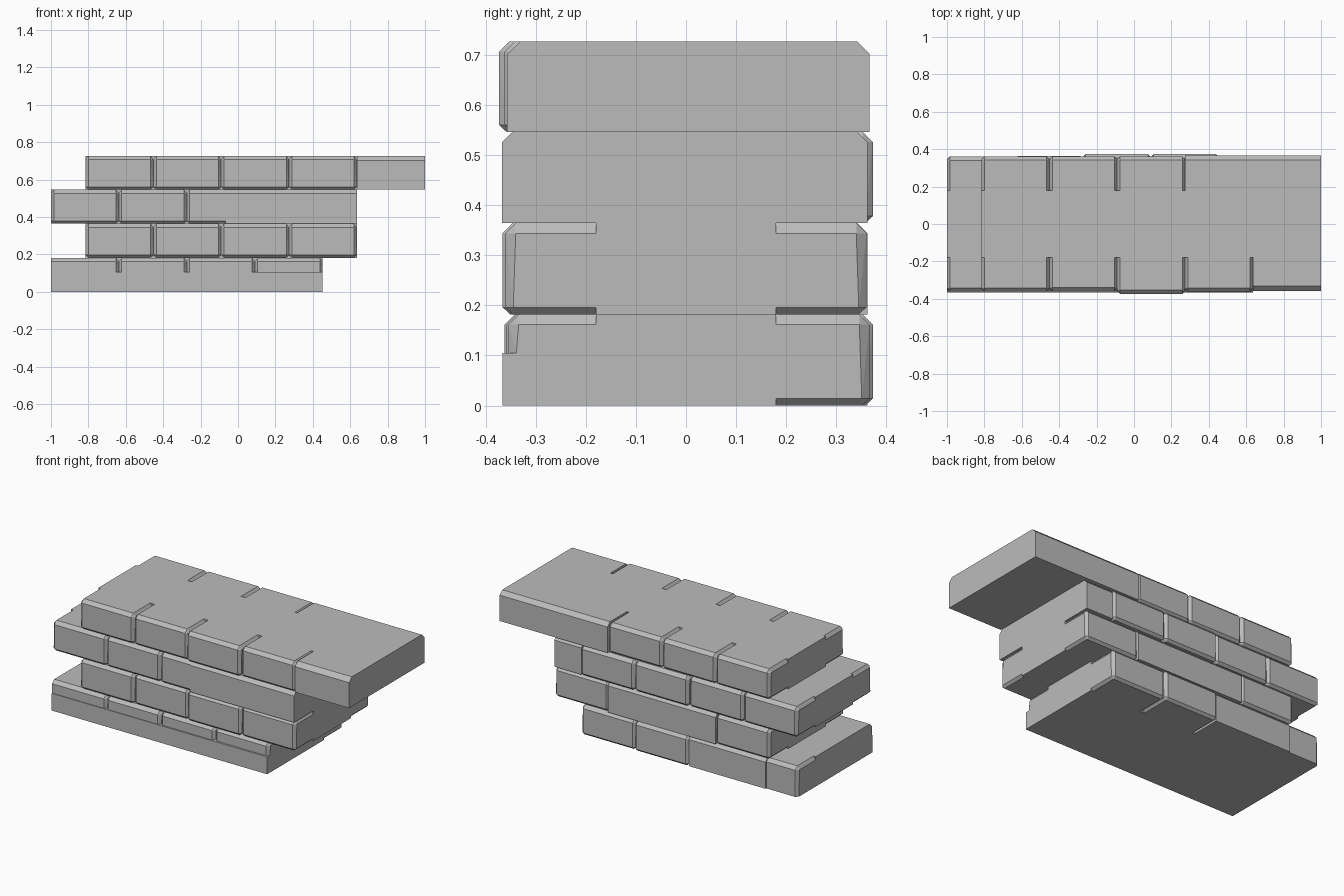
import bpy, bmesh

if "Cube" in bpy.data.objects:
    bpy.data.objects.remove(bpy.data.objects["Cube"])

stone = bpy.data.materials.new("grey stone")
stone.diffuse_color = (0.5, 0.5, 0.5, 1)
stone.use_nodes = True
stone.node_tree.nodes["Principled BSDF"].inputs["Base Color"].default_value = stone.diffuse_color


def hull(name, pts):
    bm = bmesh.new()
    for p in pts:
        bm.verts.new(p)
    bmesh.ops.remove_doubles(bm, verts=bm.verts, dist=1e-5)
    r = bmesh.ops.convex_hull(bm, input=bm.verts[:])
    bmesh.ops.dissolve_limit(bm, angle_limit=0.005, verts=bm.verts[:], edges=bm.edges[:])
    bmesh.ops.recalc_face_normals(bm, faces=bm.faces[:])
    me = bpy.data.meshes.new(name)
    bm.to_mesh(me)
    bm.free()
    me.materials.append(stone)
    ob = bpy.data.objects.new(name, me)
    bpy.context.collection.objects.link(ob)


def brick(name, side, x0, x1, z0, z1, y=0.362, l=0.015, r=0.015, t=0.02, b=0.014):
    """Half brick from the core out to y on one side (-1 front, 1 back), chamfers per edge."""
    pts = []
    for x, cx, sx in ((x0, l, 1), (x1, r, -1)):
        for z, cz, sz in ((z0, b, 1), (z1, t, -1)):
            xi, zi = x + sx * cx, z + sz * cz
            cy = max(cz, cx)
            pts += [(x, side * 0.18, zi), (xi, side * 0.18, z),
                    (x, side * (y - (cy if cx else 0)), zi),
                    (xi, side * (y - (cy if cz else 0)), z),
                    (xi, side * y, zi)]
    hull(name, pts)


def box(name, x0, x1, y0, y1, z0, z1):
    hull(name, [(x, y, z) for x in (x0, x1) for y in (y0, y1) for z in (z0, z1)])


F, B = -1, 1
J = [-0.815, -0.452, -0.09, 0.273, 0.635]     # joints of courses two and four
K = [-1.0, -0.637, -0.273, 0.09, 0.453]       # joints of courses one and three
Z = [0, 0.182, 0.364, 0.546, 0.727]

# Plain cores of the four courses
for i, (a, b) in enumerate(((-1, 0.453), (-0.815, 0.635), (-1, 0.635), (-0.815, 1))):
    box("course_core", a, b, -0.18, 0.18, Z[i], Z[i + 1])

# Bottom course: front plinth with shallow bricks above, back bricks and plain piece
box("front_plinth", -1, 0.453, -0.366, -0.18, 0, 0.105)
for i, y in enumerate((0.362, 0.362, 0.358, 0.354)):
    brick("bottom_front_brick", F, K[i], K[i + 1], 0.105, Z[1], y, b=0, l=0.015 if i else 0)
brick("bottom_back_plain", B, -0.79, K[2], 0, Z[1], 0.362, l=0, r=0, b=0)
brick("bottom_back_end", B, -1, -0.79, 0, Z[1], 0.355, l=0.015, r=0, b=0)
for i, y in ((2, 0.373), (3, 0.366)):
    brick("bottom_back_brick", B, K[i], K[i + 1], 0, Z[1], y)

# Second course: four front bricks, one long plain stretch at the back
for i in range(4):
    brick("second_front_brick", F, J[i], J[i + 1], Z[1], Z[2], (0.362, 0.358, 0.366, 0.36)[i])
brick("second_back_brick", B, J[0], J[1], Z[1], Z[2])
brick("second_back_plain", B, J[1], J[3], Z[1], Z[2], 0.362, l=0, r=0, b=0)
brick("second_back_brick", B, J[3], J[4], Z[1], Z[2], 0.36)

# Third course: front bricks running into a plain stretch
for i in (0, 1):
    brick("third_front_brick", F, K[i], K[i + 1], Z[2], Z[3])
brick("third_front_brick", F, K[2], -0.068, Z[2], Z[3], r=0)
brick("third_front_plain", F, -0.068, J[4], Z[2], Z[3], 0.367, l=0, r=0, b=0)
for i in range(4):
    brick("third_back_brick", B, K[i], K[i + 1], Z[2], Z[3], (0.36, 0.364, 0.373, 0.373)[i])
brick("third_back_plain", B, K[4], J[4], Z[2], Z[3], 0.362, l=0, r=0, b=0)

# Top course: bricks and a plain overhanging slab
for i in range(4):
    brick("top_front_brick", F, J[i], J[i + 1], Z[3], Z[4], (0.362, 0.36, 0.373, 0.362)[i])
brick("top_front_slab", F, J[4], 1, Z[3], Z[4], 0.357, l=0, r=0, t=0.026, b=0)
for i in range(3):
    brick("top_back_brick", B, J[i], J[i + 1], Z[3], Z[4])
brick("top_back_slab", B, J[3], 1, Z[3], Z[4], 0.366, l=0, r=0, t=0.024, b=0)
